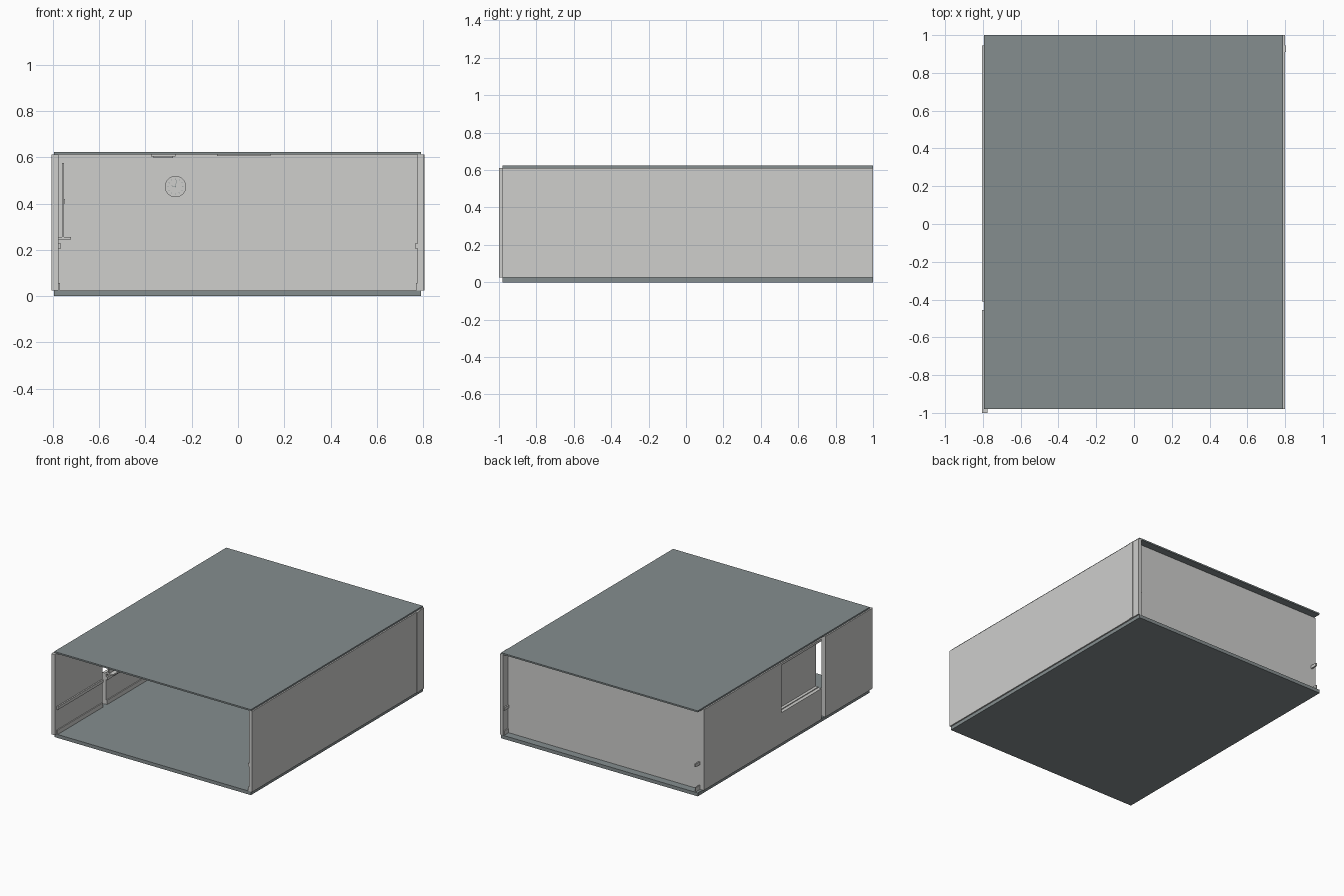
import bpy, bmesh, math
from mathutils import Matrix

if "Cube" in bpy.data.objects:
    bpy.data.objects.remove(bpy.data.objects["Cube"])


def material(name, rgb):
    m = bpy.data.materials.new(name)
    m.diffuse_color = (*rgb, 1)
    m.use_nodes = True
    m.node_tree.nodes["Principled BSDF"].inputs["Base Color"].default_value = m.diffuse_color
    return m


PLASTER = material("pale plaster", (0.62, 0.62, 0.605))
SLATE = material("slate grey", (0.235, 0.27, 0.275))


def finish(name, bm, mat):
    bmesh.ops.recalc_face_normals(bm, faces=bm.faces[:])
    me = bpy.data.meshes.new(name)
    bm.to_mesh(me)
    bm.free()
    me.materials.append(mat)
    ob = bpy.data.objects.new(name, me)
    bpy.context.collection.objects.link(ob)
    return ob


def box(name, xs, ys, zs, mat=PLASTER, turn=None):
    bm = bmesh.new()
    bmesh.ops.create_cube(bm, size=1)
    for v in bm.verts:
        for i, (lo, hi) in enumerate((xs, ys, zs)):
            v.co[i] = (lo + hi) / 2 + v.co[i] * (hi - lo)
    if turn:
        bm.transform(turn)
    return finish(name, bm, mat)


def prism_x(name, profile, x0, x1, mat=PLASTER):
    """Extrude a (y, z) outline along x."""
    bm = bmesh.new()
    f = bm.faces.new([bm.verts.new((x0, y, z)) for y, z in profile])
    out = bmesh.ops.extrude_face_region(bm, geom=[f])
    moved = [e for e in out["geom"] if isinstance(e, bmesh.types.BMVert)]
    bmesh.ops.translate(bm, verts=moved, vec=(x1 - x0, 0, 0))
    return finish(name, bm, mat)


FLOOR, CEIL = 0.025, 0.612

# Floor and roof slabs
box("floor_slab", (-0.795, 0.79), (-0.98, 1.0), (0, FLOOR), SLATE)
box("roof_slab", (-0.795, 0.79), (-0.98, 1.0), (CEIL, 0.623), SLATE)

# Back wall, set in from the slab edge
box("back_wall", (-0.805, 0.805), (0.91, 0.945), (FLOOR, CEIL))

# Right wall with its stub beyond the back wall
box("right_wall", (0.775, 0.80), (-0.98, 0.91), (FLOOR, CEIL))
box("right_wall_stub", (0.775, 0.80), (0.945, 1.0), (FLOOR, CEIL))

# Left wall: front piece, narrow slot, then rear piece notched for the window
box("left_wall_front", (-0.805, -0.775), (-1.0, -0.455), (FLOOR, CEIL))
prism_x("left_wall_rear",
        [(-0.41, FLOOR), (0.91, FLOOR), (0.91, CEIL), (-0.41, CEIL),
         (-0.41, 0.595), (0.05, 0.595), (0.05, 0.25), (-0.41, 0.25)],
        -0.805, -0.775)

# Window panel, sill and handle
box("window_panel", (-0.759, -0.751), (-0.41, 0.06), (0.255, 0.575))
box("window_sill", (-0.78, -0.72), (-0.41, 0.05), (0.245, 0.256))
box("window_handle", (-0.751, -0.746), (-0.39, -0.37), (0.40, 0.42))

# Wall rails and skirting, running on past the back wall
spans = {-1: [(-0.98, -0.455), (-0.41, 0.91), (0.945, 0.995)],
         1: [(-0.98, 0.91), (0.945, 0.995)]}
for side, parts in spans.items():
    label = "left" if side < 0 else "right"
    for ys in parts:
        xs = sorted((side * 0.775, side * 0.765))
        box(label + "_rail", xs, ys, (0.205, 0.227))
        xs = sorted((side * 0.775, side * 0.768))
        box(label + "_skirting", xs, ys, (FLOOR, 0.056))

# Ceiling fittings
box("ceiling_unit", (-0.375, -0.27), (-0.05, 0.05), (0.603, CEIL))
box("ceiling_unit_base", (-0.365, -0.28), (-0.04, 0.04), (0.597, 0.603))
box("ceiling_panel", (-0.09, 0.14), (-0.1, 0.1), (0.605, CEIL))

# Wall clock: face disc, rim, hour ticks and hands
CLOCK = Matrix.Translation((-0.27, 0.91, 0.473))


def disc(name, radius, depth):
    bm = bmesh.new()
    bmesh.ops.create_cone(bm, cap_ends=True, segments=32, radius1=radius,
                          radius2=radius, depth=depth)
    bm.transform(CLOCK @ Matrix.Translation((0, -depth / 2, 0))
                 @ Matrix.Rotation(math.pi / 2, 4, 'X'))
    return finish(name, bm, PLASTER)


disc("clock_face", 0.045, 0.010)
bm = bmesh.new()
rings = []
for r, y in ((0.037, -0.010), (0.037, -0.015), (0.046, -0.015), (0.046, 0)):
    rings.append([bm.verts.new((r * math.cos(a), y, r * math.sin(a)))
                  for a in (i * math.tau / 32 for i in range(32))])
for a, b in zip(rings, rings[1:]):
    for i in range(32):
        j = (i + 1) % 32
        bm.faces.new((a[i], a[j], b[j], b[i]))
bm.transform(CLOCK)
finish("clock_rim", bm, PLASTER)
for h in range(12):
    box("hour_tick", (-0.001, 0.001), (-0.012, -0.010), (0.029, 0.034), SLATE,
        CLOCK @ Matrix.Rotation(h * math.tau / 12, 4, 'Y'))
for name, length, angle in (("minute_hand", 0.027, 10), ("hour_hand", 0.018, -80)):
    box(name, (-0.0012, 0.0012), (-0.013, -0.010), (-0.003, length), SLATE,
        CLOCK @ Matrix.Rotation(math.radians(angle), 4, 'Y'))
